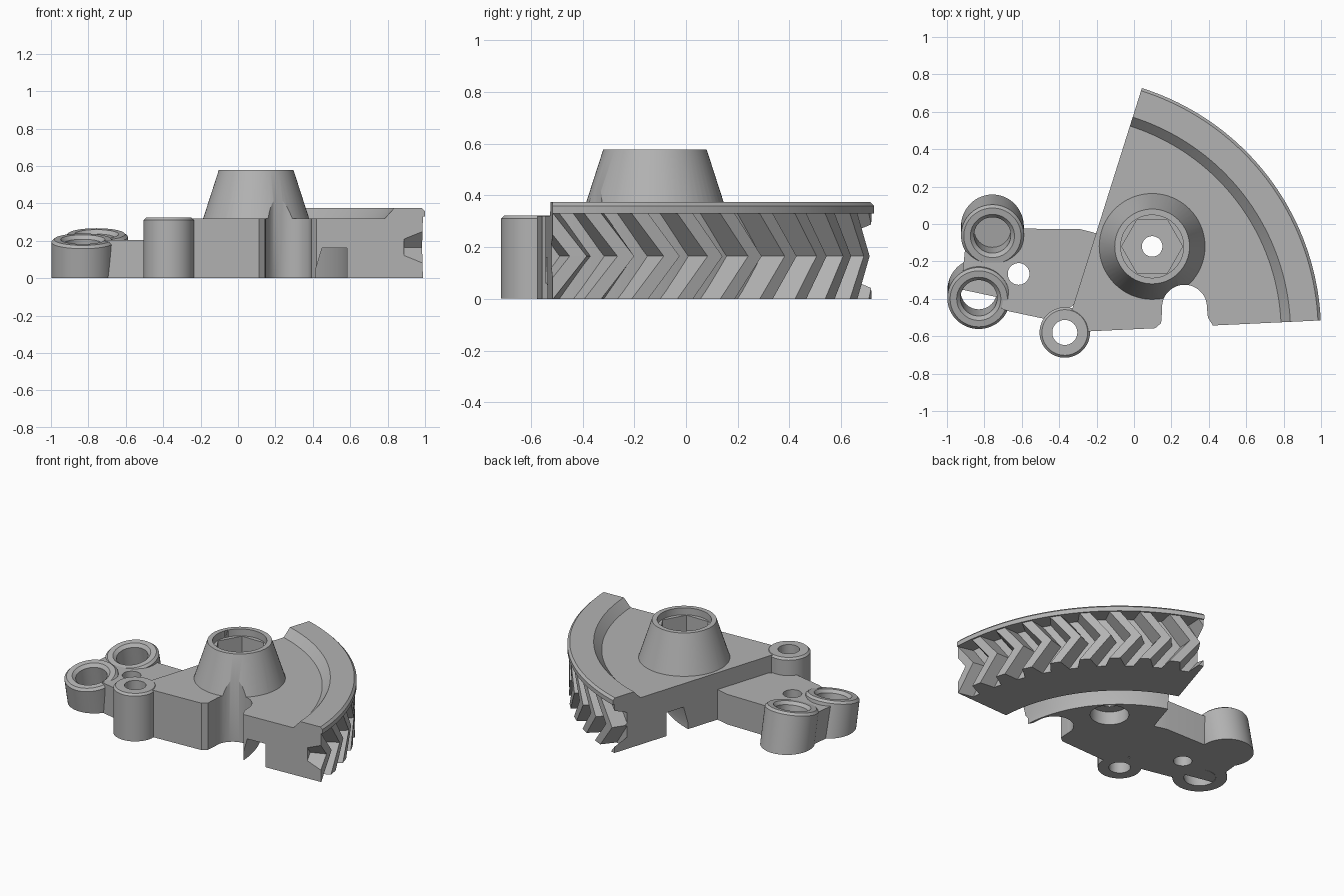
import bpy, bmesh
from math import radians, sin, cos, tau
from mathutils import Matrix, Vector

if "Cube" in bpy.data.objects:
    bpy.data.objects.remove(bpy.data.objects["Cube"])

grey = bpy.data.materials.new("plain grey")
grey.use_nodes = True
COLOUR = (0.45, 0.45, 0.45, 1)
grey.diffuse_color = COLOUR
grey.node_tree.nodes["Principled BSDF"].inputs["Base Color"].default_value = COLOUR

PIVOT = Vector((-0.37, -0.58, 0))
HUB = Vector((0.097, -0.12, 0))
A0, A1 = radians(2.7), radians(72.5)


def finish(bm, name, matrix=None):
    """Clean the mesh, place it and make an object."""
    bmesh.ops.remove_doubles(bm, verts=bm.verts, dist=1e-5)
    bmesh.ops.dissolve_degenerate(bm, edges=bm.edges, dist=1e-5)
    bmesh.ops.recalc_face_normals(bm, faces=bm.faces)
    if matrix is not None:
        bm.transform(matrix)
    mesh = bpy.data.meshes.new(name)
    bm.to_mesh(mesh)
    bm.free()
    mesh.materials.append(grey)
    obj = bpy.data.objects.new(name, mesh)
    bpy.context.collection.objects.link(obj)
    return obj


def revolve(name, profile, place, start=0, end=tau, steps=64, tilt=0):
    """Turn a closed (radius, height) profile about an upright axis."""
    bm = bmesh.new()
    full = end - start > 6
    rings = []
    for i in range(steps if full else steps + 1):
        a = start + (end - start) * i / steps
        rings.append([bm.verts.new((r * cos(a), r * sin(a), z)) for r, z in profile])
    n = len(profile)
    for i in range(steps):
        p, q = rings[i], rings[(i + 1) % len(rings)]
        for j in range(n):
            k = (j + 1) % n
            if profile[j][0] or profile[k][0]:
                bm.faces.new((p[j], q[j], q[k], p[k]))
    if not full:
        bm.faces.new(rings[0])
        bm.faces.new(rings[-1])
    return finish(bm, name, Matrix.Translation(place) @ Matrix.Rotation(tilt, 4, "X"))


def rod(name, place, radius, low, high, steps=48, tilt=0):
    profile = [(0, low), (radius, low), (radius, high), (0, high)]
    return revolve(name, profile, place, steps=steps, tilt=tilt)


def prism(name, outline, low, high):
    bm = bmesh.new()
    face = bm.faces.new([bm.verts.new((x, y, low)) for x, y in outline])
    new = bmesh.ops.extrude_face_region(bm, geom=[face])["geom"]
    bmesh.ops.translate(bm, verts=[v for v in new if isinstance(v, bmesh.types.BMVert)],
                        vec=(0, 0, high - low))
    return finish(bm, name)


def combine(obj, others, operation):
    """Apply a boolean with each helper, then drop the helpers."""
    bpy.context.view_layer.objects.active = obj
    for other in others:
        other.hide_render = True
        mod = obj.modifiers.new("cut", "BOOLEAN")
        mod.operation, mod.solver, mod.object = operation, "EXACT", other
        bpy.ops.object.modifier_apply(modifier=mod.name)
        bpy.data.objects.remove(other)


# Sector body with underside groove and raised rim
sector_profile = [(0.02, 0), (0.785, 0), (0.785, 0.04), (0.82, 0.16), (0.955, 0.16), (0.955, 0),
                  (1.26, 0), (1.26, 0.33), (1.37, 0.33), (1.37, 0.36), (1.355, 0.375),
                  (1.207, 0.375), (1.157, 0.32), (0.02, 0.32)]
body = revolve("sector_body", sector_profile, PIVOT, A0, A1, 40)

# Pivot boss and conical hub
boss = revolve("pivot_boss", [(0, 0.001), (0.135, 0.001), (0.135, 0.31), (0.122, 0.323), (0, 0.323)], PIVOT)
cone = revolve("hub_cone", [(0, 0.25), (0.283, 0.25), (0.283, 0.32), (0.2, 0.577), (0, 0.577)], HUB)
combine(body, [boss, cone], "UNION")

# Hub pocket, bores and front slot
SLOT = Vector((0.27, -0.445, 0))
cuts = [
    rod("pivot_hole", PIVOT, 0.067, -0.1, 0.5),
    rod("hub_round_pocket", HUB, 0.168, 0.53, 0.7),
    rod("hub_hex_pocket", HUB, 0.163, 0.2, 0.6, steps=6),
    rod("hub_hole", HUB, 0.055, -0.1, 0.4),
    rod("hub_counterbore", HUB, 0.12, -0.1, 0.09),
    rod("slot_round", SLOT, 0.12, -0.1, 0.7),
    prism("slot_mouth", [(0.152, -0.44), (0.145, -0.53), (0.11, -0.56), (0.11, -0.7),
                         (0.42, -0.7), (0.42, -0.54), (0.395, -0.5), (0.389, -0.44)], -0.1, 0.7),
]
combine(body, cuts, "DIFFERENCE")

# Herringbone teeth, trimmed flush with both ends of the sector
bm = bmesh.new()
for i in range(-1, 10):
    layers = []
    for z, lean in ((0, 0), (0.165, 5.5), (0.33, 0)):
        mid = 9.3 + 7.9 * i + lean
        pts = [(1.24, -3), (1.36, -1.4), (1.36, 1.4), (1.24, 3)]
        layers.append([bm.verts.new((r * cos(radians(mid + d)), r * sin(radians(mid + d)), z))
                       for r, d in pts])
    for low, high in zip(layers, layers[1:]):
        for j in range(4):
            k = (j + 1) % 4
            bm.faces.new((low[j], low[k], high[k], high[j]))
    bm.faces.new(layers[0])
    bm.faces.new(layers[-1])
for normal in ((-sin(A0), cos(A0), 0), (sin(A1), -cos(A1), 0)):
    bmesh.ops.bisect_plane(bm, geom=bm.verts[:] + bm.edges[:] + bm.faces[:], plane_co=(0, 0, 0),
                           plane_no=normal, clear_inner=True)
    bmesh.ops.holes_fill(bm, edges=[e for e in bm.edges if e.is_boundary], sides=0)
teeth = finish(bm, "herringbone_teeth", Matrix.Translation(PIVOT))

# Side arm
arm = prism("side_arm", [(-0.58, -0.025), (-0.29, -0.027), (-0.2, -0.05), (-0.12, -0.12), (-0.28, -0.4),
                         (-0.42, -0.507), (-0.45, -0.513), (-0.676, -0.465), (-0.85, -0.4),
                         (-0.915, -0.25), (-0.9, -0.1), (-0.75, 0.0)], 0, 0.205)

# Two leaning sockets at the end of the arm
TILT = radians(12)
BACK, FRONT = Vector((-0.757, -0.064, 0.235)), Vector((-0.83, -0.4, 0.207))
wall = [(0.168, -0.4), (0.168, -0.015), (0.153, 0), (0.118, 0), (0.098, -0.02)]
back_socket = revolve("back_socket", [(0, -0.4)] + wall + [(0.098, -0.17), (0, -0.17)], BACK, tilt=TILT)
front_socket = revolve("front_socket", wall + [(0.098, -0.4)], FRONT, tilt=TILT)
for socket in (back_socket, front_socket):
    floor = prism("floor_trim", [(-2, -2), (2, -2), (2, 2), (-2, 2)], -1, 0)
    combine(socket, [floor], "DIFFERENCE")
combine(arm, [rod("back_clear", BACK, 0.13, -0.5, 0.2, tilt=TILT),
              rod("front_clear", FRONT, 0.13, -0.5, 0.2, tilt=TILT),
              rod("arm_hole", Vector((-0.617, -0.267, 0)), 0.058, -0.1, 0.4)], "DIFFERENCE")

# Half floor inside the front socket
half = [(FRONT.x + 0.11 * cos(a), FRONT.y + 0.03 + 0.11 * sin(a))
        for a in (radians(-12 + 15 * i) for i in range(13))]
prism("socket_half_floor", half, 0.002, 0.06)

# Smooth the round surfaces, keep the edges crisp
for obj in bpy.context.scene.objects:
    obj.select_set(obj.type == "MESH")
bpy.context.view_layer.objects.active = body
bpy.ops.object.shade_smooth_by_angle(angle=radians(25))
teeth.data.shade_flat()
